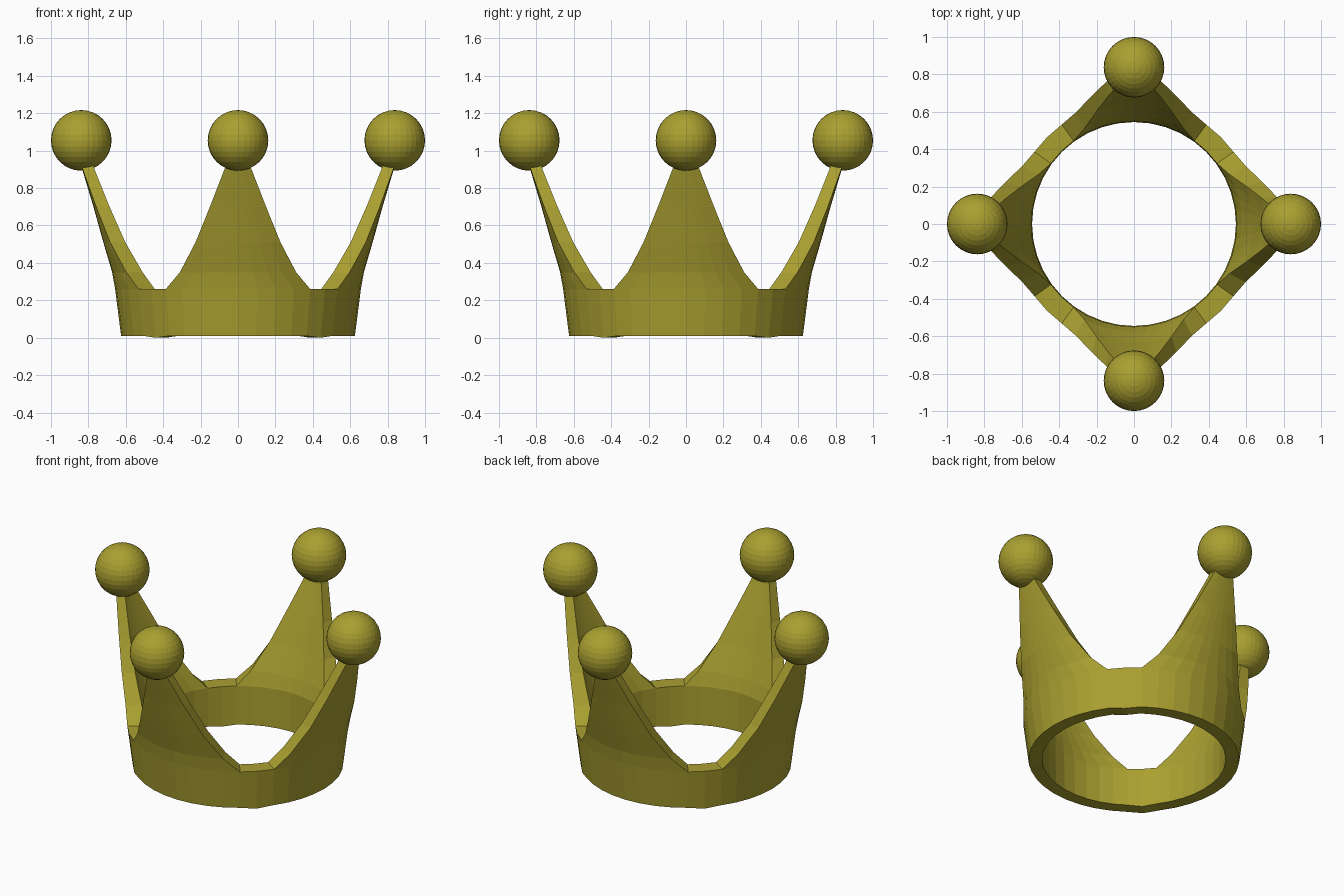
import bpy, bmesh
from math import radians, sin, cos, pi

cube = bpy.data.objects.get("Cube")
if cube:
    bpy.data.objects.remove(cube, do_unlink=True)

# Single gold colour
gold = bpy.data.materials.new("antique_gold")
gold.use_nodes = True
gold.diffuse_color = (0.40, 0.35, 0.03, 1)
gold.node_tree.nodes["Principled BSDF"].inputs["Base Color"].default_value = gold.diffuse_color

# Wall rows: height, outer radius, inner radius, half angle of the spike
ROWS = [
    (0.01, 0.625, 0.545, 36),
    (0.26, 0.657, 0.550, 36),
    (0.35, 0.673, 0.575, 27.5),
    (0.51, 0.720, 0.635, 18.4),
    (0.70, 0.773, 0.700, 11.2),
    (0.90, 0.833, 0.770, 5),
    (1.00, 0.850, 0.790, 2.5),
]
STEPS = 8
BALL_RADIUS, BALL_OFFSET, BALL_HEIGHT = 0.162, 0.838, 1.055


def finish(name, bm):
    bmesh.ops.recalc_face_normals(bm, faces=bm.faces)
    mesh = bpy.data.meshes.new(name)
    bm.to_mesh(mesh)
    bm.free()
    mesh.materials.append(gold)
    obj = bpy.data.objects.new(name, mesh)
    bpy.context.collection.objects.link(obj)
    return obj


def add_wall():
    bm = bmesh.new()
    inner = {}

    def pair(angle, z, outer_r, inner_r):
        a = radians(angle)
        v, w = (bm.verts.new((r * cos(a), r * sin(a), z)) for r in (outer_r, inner_r))
        inner[v] = w
        return v

    outer_faces = []
    spikes, valleys = [], []
    for q in range(4):
        # One spike, narrowing upward
        grid = [[pair(90 * q + half * (2 * i / STEPS - 1), z, ro, ri)
                 for i in range(STEPS + 1)] for z, ro, ri, half in ROWS]
        for low, high in zip(grid, grid[1:]):
            for i in range(STEPS):
                outer_faces.append(bm.faces.new((low[i], low[i + 1], high[i + 1], high[i])))
        spikes.append(grid)
        # Middle of the valley beside it, dipping slightly at the foot
        valleys.append([pair(90 * q + 45, z, ro, ri)
                        for z, ro, ri in ((0, *ROWS[0][1:3]), ROWS[1][:3])])

    # Valley panels joining neighbouring spikes
    for q in range(4):
        left = [row[-1] for row in spikes[q][:2]]
        right = [row[0] for row in spikes[(q + 1) % 4][:2]]
        for a, b in ((left, valleys[q]), (valleys[q], right)):
            outer_faces.append(bm.faces.new((a[0], b[0], b[1], a[1])))

    # Inner skin, then the rims between both skins
    rim = [e for e in bm.edges if e.is_boundary]
    for face in outer_faces:
        bm.faces.new([inner[v] for v in reversed(face.verts)])
    for edge in rim:
        a, b = edge.verts
        bm.faces.new((a, b, inner[b], inner[a]))
    return finish("crown_wall", bm)


def add_ball(name, angle):
    bm = bmesh.new()
    bmesh.ops.create_uvsphere(bm, u_segments=32, v_segments=16, radius=BALL_RADIUS)
    ball = finish(name, bm)
    ball.location = (BALL_OFFSET * cos(angle), BALL_OFFSET * sin(angle), BALL_HEIGHT)


add_wall()
for i, side in enumerate(("left", "back", "right", "front")):
    add_ball(side + "_ball", i * pi / 2)
